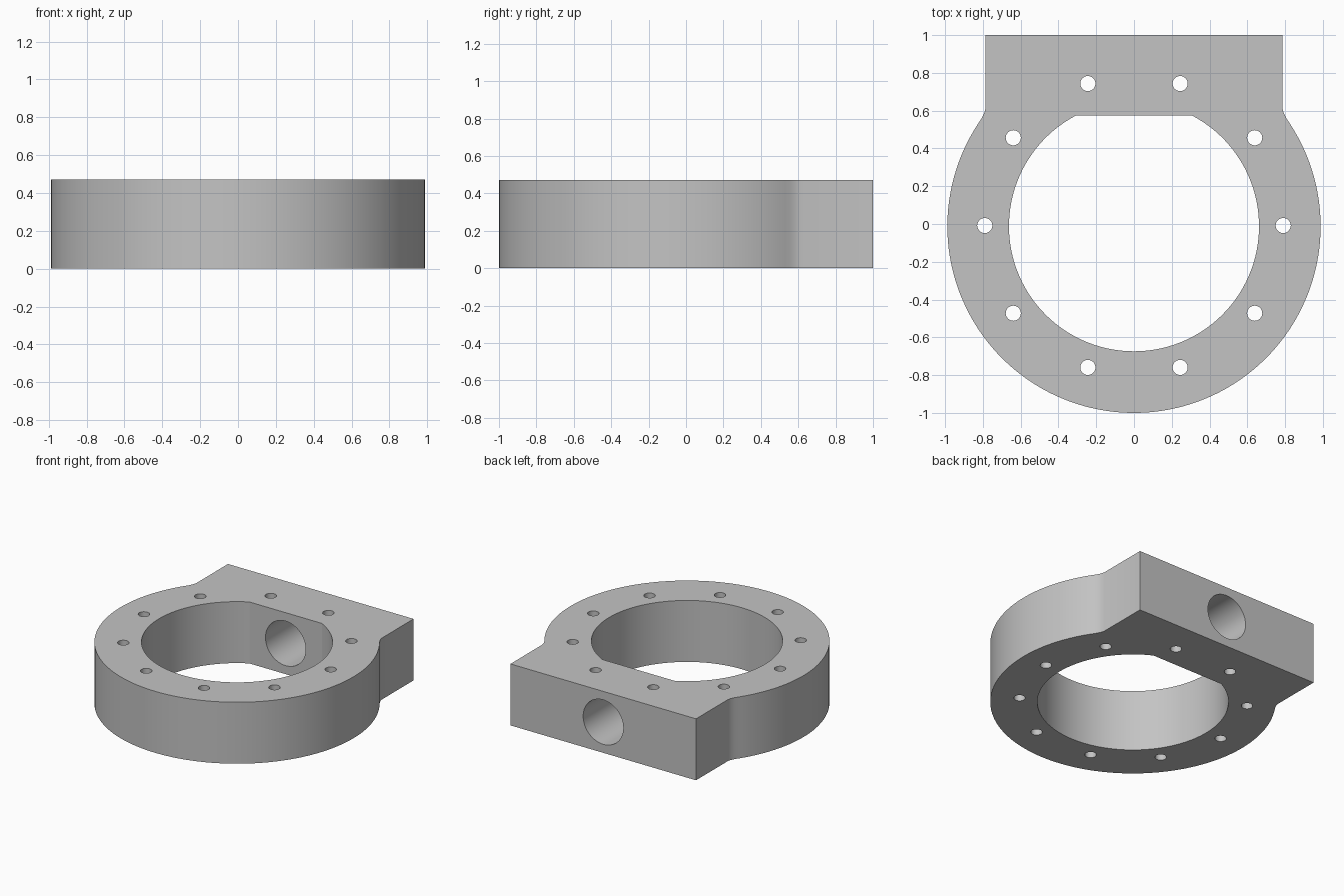
import bpy, bmesh, math
from mathutils import Matrix

if "Cube" in bpy.data.objects:
    bpy.data.objects.remove(bpy.data.objects["Cube"])

H = 0.47          # thickness of the clamp
CY = -0.012       # y of the ring centre
R_OUT, R_IN, R_BOLTS = 0.988, 0.662, 0.79


def arc(r, a0, a1, n):
    """Points on a circle round the ring centre, angles in degrees."""
    out = []
    for i in range(n + 1):
        a = math.radians(a0 + (a1 - a0) * i / n)
        out.append((r * math.cos(a), CY + r * math.sin(a)))
    return out


def prism(name, pts, z0, z1):
    """Extrude a closed outline from z0 to z1."""
    bm = bmesh.new()
    face = bm.faces.new([bm.verts.new((x, y, z0)) for x, y in pts])
    ext = bmesh.ops.extrude_face_region(bm, geom=[face])
    for v in ext["geom"]:
        if isinstance(v, bmesh.types.BMVert):
            v.co.z = z1
    bmesh.ops.recalc_face_normals(bm, faces=bm.faces)
    return finish(name, bm)


def finish(name, bm):
    mesh = bpy.data.meshes.new(name)
    bm.to_mesh(mesh)
    bm.free()
    ob = bpy.data.objects.new(name, mesh)
    bpy.context.collection.objects.link(ob)
    return ob


# Body: round ring outline, small fillets, rectangular mounting block at the back
fillet = [(0.785, 0.615), (0.792, 0.588), (0.806, 0.56)]
a = 33.2
outline = [(-0.785, 1.0)] + [(-x, y) for x, y in fillet]
outline += arc(R_OUT, 180 - a, 360 + a, 110)
outline += fillet[::-1] + [(0.785, 1.0)]
body = prism("clamp_ring_body", outline, 0, H)

# Central opening, a circle with a flat towards the block
flat = math.degrees(math.asin((0.575 - CY) / R_IN))
opening = prism("opening_cutter", arc(R_IN, 180 - flat, 360 + flat, 96), -0.1, H + 0.1)

# Ten bolt holes on a circle
bm = bmesh.new()
for i in range(10):
    t = math.radians(36 * i)
    pos = (R_BOLTS * math.cos(t), CY + 0.004 + R_BOLTS * math.sin(t), H / 2)
    bmesh.ops.create_cone(bm, cap_ends=True, segments=32, radius1=0.04, radius2=0.04,
                          depth=H + 0.2, matrix=Matrix.Translation(pos))
bolts = finish("bolt_hole_cutter", bm)

# Cross bore through the block
bm = bmesh.new()
bmesh.ops.create_cone(bm, cap_ends=True, segments=64, radius1=0.17, radius2=0.17, depth=0.8,
                      matrix=Matrix.Translation((0, 0.75, H / 2)) @ Matrix.Rotation(math.pi / 2, 4, "X"))
bore = finish("cross_bore_cutter", bm)

# Cut all openings and discard the cutters
bpy.context.view_layer.objects.active = body
body.select_set(True)
for cutter in (opening, bolts, bore):
    cutter.hide_render = True
    mod = body.modifiers.new(cutter.name, "BOOLEAN")
    mod.operation = "DIFFERENCE"
    mod.solver = "EXACT"
    mod.object = cutter
    bpy.ops.object.modifier_apply(modifier=mod.name)
    bpy.data.objects.remove(cutter)

# Colour and shading
mat = bpy.data.materials.new("plain grey")
mat.diffuse_color = (0.55, 0.55, 0.55, 1)
mat.use_nodes = True
mat.node_tree.nodes["Principled BSDF"].inputs["Base Color"].default_value = mat.diffuse_color
body.data.materials.clear()
body.data.materials.append(mat)
bpy.ops.object.shade_smooth_by_angle(angle=math.radians(25))
